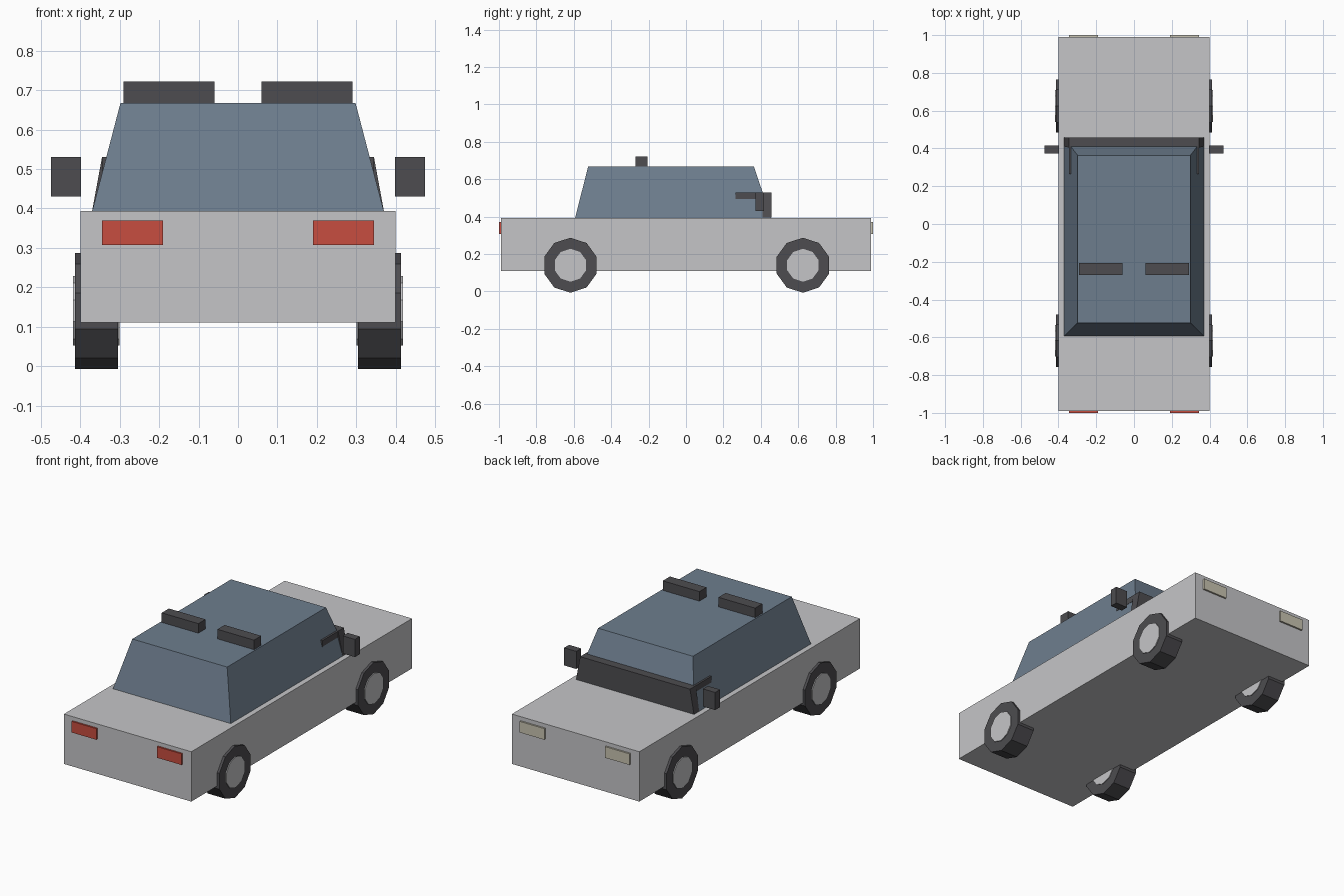
import bpy, bmesh, math
from mathutils import Matrix

if "Cube" in bpy.data.objects:
    bpy.data.objects.remove(bpy.data.objects["Cube"])


def mat(name, col):
    m = bpy.data.materials.new(name)
    m.diffuse_color = (*col, 1)
    m.use_nodes = True
    m.node_tree.nodes["Principled BSDF"].inputs["Base Color"].default_value = m.diffuse_color
    return m


PAINT = mat("silver_paint", (0.56, 0.56, 0.575))
GLASS = mat("blue_glass", (0.155, 0.207, 0.27))
DARK = mat("dark_rubber", (0.075, 0.073, 0.08))
RED = mat("red_lens", (0.57, 0.075, 0.05))
CREAM = mat("cream_lens", (0.58, 0.55, 0.44))


def finish(name, bm, m):
    bmesh.ops.recalc_face_normals(bm, faces=bm.faces)
    me = bpy.data.meshes.new(name)
    bm.to_mesh(me)
    bm.free()
    me.materials.append(m)
    ob = bpy.data.objects.new(name, me)
    bpy.context.collection.objects.link(ob)
    return ob


def frustum(name, m, low, high):
    """Block between two rectangles, each (x0, x1, y0, y1, z)."""
    bm = bmesh.new()
    rings = []
    for x0, x1, y0, y1, z in (low, high):
        rings.append([bm.verts.new((x, y, z)) for x, y in
                      ((x0, y0), (x1, y0), (x1, y1), (x0, y1))])
    a, b = rings
    bm.faces.new(a)
    bm.faces.new(b)
    for i in range(4):
        j = (i + 1) % 4
        bm.faces.new((a[i], a[j], b[j], b[i]))
    return finish(name, bm, m)


def box(name, m, x0, x1, y0, y1, z0, z1):
    return frustum(name, m, (x0, x1, y0, y1, z0), (x0, x1, y0, y1, z1))


def disc(name, m, x0, x1, y, z, r):
    """Ten-sided cylinder lying along x, flat side down."""
    bm = bmesh.new()
    bmesh.ops.create_cone(bm, cap_ends=True, segments=10, radius1=r, radius2=r, depth=x1 - x0)
    # put a corner on the y axis, then turn the cylinder onto x
    rot = Matrix.Rotation(math.pi / 2, 4, 'Y') @ Matrix.Rotation(math.pi / 2, 4, 'Z')
    bmesh.ops.transform(bm, matrix=Matrix.Translation(((x0 + x1) / 2, y, z)) @ rot, verts=bm.verts)
    return finish(name, bm, m)


# Body and cabin
box("body", PAINT, -0.40, 0.40, -0.99, 0.99, 0.11, 0.393)
frustum("cabin", GLASS, (-0.37, 0.37, -0.593, 0.456, 0.393),
        (-0.298, 0.298, -0.523, 0.363, 0.668))

# Dark panel at the foot of the sloping window
frustum("window_panel", DARK, (-0.37, 0.37, 0.41, 0.457, 0.394),
        (-0.345, 0.345, 0.405, 0.457, 0.53))

for s, side in ((-1, "left"), (1, "right")):
    def sbox(name, m, a, b, *rest):
        x0, x1 = sorted((s * a, s * b))
        return box(f"{side}_{name}", m, x0, x1, *rest)

    sbox("window_rail", DARK, 0.325, 0.345, 0.264, 0.457, 0.495, 0.53)
    sbox("mirror", DARK, 0.398, 0.474, 0.372, 0.416, 0.43, 0.53)
    sbox("roof_bar", DARK, 0.06, 0.29, -0.27, -0.206, 0.66, 0.722)
    sbox("red_light", RED, 0.19, 0.345, -1.0, -0.985, 0.307, 0.37)
    sbox("cream_light", CREAM, 0.19, 0.345, 0.985, 1.0, 0.307, 0.37)

    # Wheels
    for y, end in ((-0.618, "front"), (0.625, "back")):
        for part, m, a, b, r in (("tyre", DARK, 0.304, 0.414, 0.147),
                                 ("hub", PAINT, 0.300, 0.419, 0.088)):
            x0, x1 = sorted((s * a, s * b))
            disc(f"{side}_{end}_{part}", m, x0, x1, y, 0.14, r)
